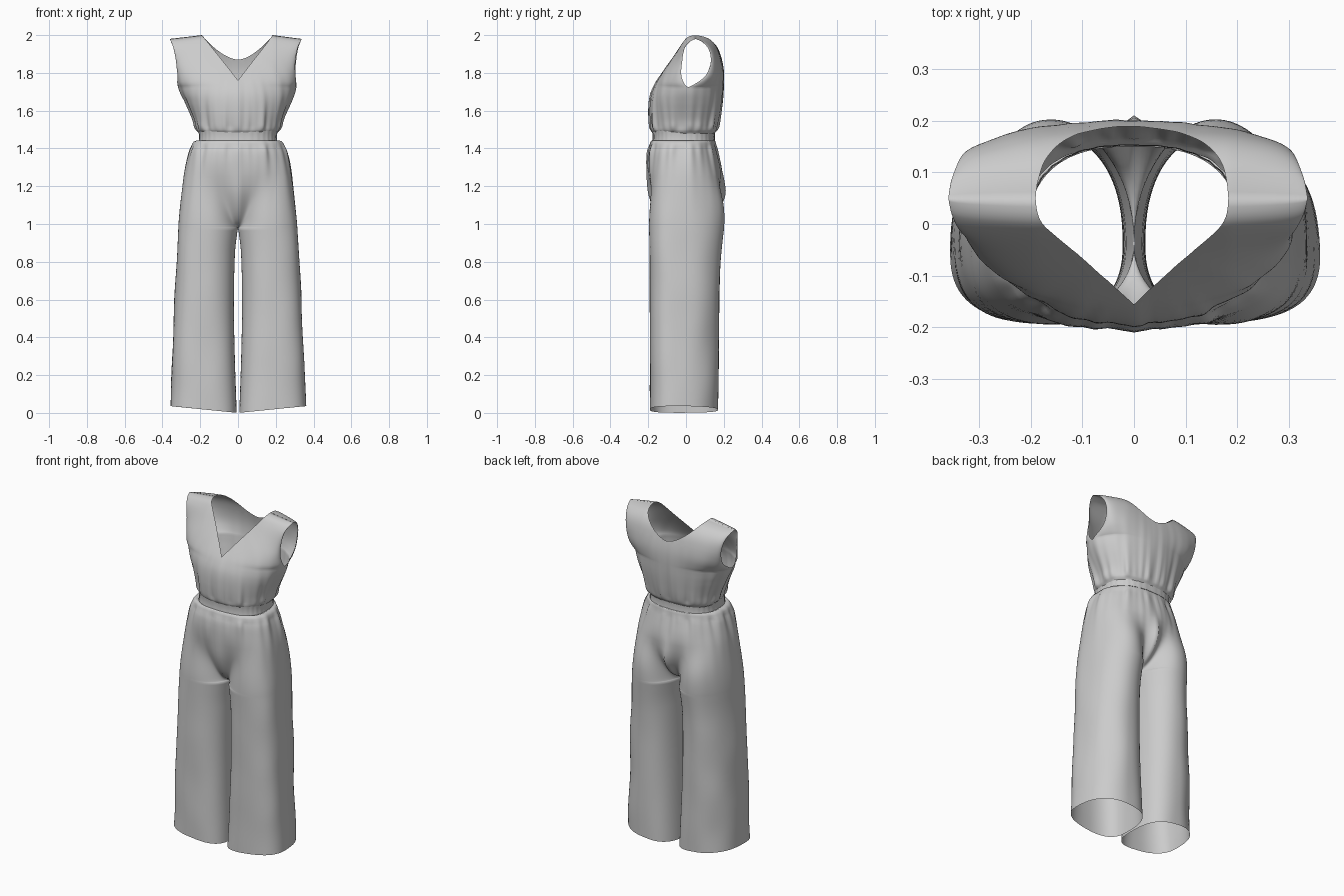
import bpy, bmesh, math
from mathutils import noise, Vector

if "Cube" in bpy.data.objects:
    bpy.data.objects.remove(bpy.data.objects["Cube"])

PI = math.pi


def curve(v, pts):
    """Smooth lookup through (position, value) pairs, clamped at both ends."""
    if v <= pts[0][0]:
        return pts[0][1]
    if v >= pts[-1][0]:
        return pts[-1][1]
    i = max(k for k in range(len(pts) - 1) if pts[k][0] <= v)

    def slope(k):
        a, b = pts[max(k - 1, 0)], pts[min(k + 1, len(pts) - 1)]
        return (b[1] - a[1]) / (b[0] - a[0])
    (p, a), (q, b) = pts[i], pts[i + 1]
    h, t = q - p, (v - p) / (q - p)
    return ((2*t**3 - 3*t*t + 1) * a + (t**3 - 2*t*t + t) * h * slope(i)
            + (3*t*t - 2*t**3) * b + (t**3 - t*t) * h * slope(i + 1))


def spow(v, e):
    return math.copysign(abs(v) ** e, v)


def span(a, b, n):
    return [a + (b - a) * i / n for i in range(n + 1)]


def gather(x, y, z, waist, amp, reach):
    """Radial pleats that fade away from the elastic waist, plus soft folds."""
    d = abs(z - waist)
    fade = min(d / 0.03, 1) * math.exp(-d / reach)
    p = math.atan2(x, -y)
    k = 1 + amp * fade * (math.sin(11 * p + 1 + 4 * d) + 0.7 * math.sin(19 * p + 2.3 - 5 * d)
                          + 0.5 * math.sin(31 * p))
    k += 0.02 * min(d / 0.1, 1) * noise.noise(Vector((x * 7, y * 7, z * 4)))
    return Vector((x * k, y * k, z))


def make_object(name, grids):
    """Join point grids into one welded, smooth cloth surface."""
    bm = bmesh.new()
    for grid in grids:
        rows = [[bm.verts.new(p) for p in row] for row in grid]
        for a, b in zip(rows, rows[1:]):
            for j in range(len(a) - 1):
                bm.faces.new((a[j], a[j + 1], b[j + 1], b[j]))
    bmesh.ops.remove_doubles(bm, verts=bm.verts, dist=0.0004)
    bmesh.ops.recalc_face_normals(bm, faces=bm.faces)
    me = bpy.data.meshes.new(name)
    bm.to_mesh(me)
    bm.free()
    for f in me.polygons:
        f.use_smooth = True
    ob = bpy.data.objects.new(name, me)
    bpy.context.collection.objects.link(ob)
    return ob


# Trousers: half hip sections that morph into closed leg sections at the crotch
CROTCH = 0.98
LEG_OUT = [(0, .36), (.3, .35), (.6, .336), (1, .314), (1.2, .295), (1.3, .28),
           (1.38, .26), (1.42, .243)]
LEG_IN = [(0, .007), (.3, .017), (.6, .022), (.85, .016), (.94, .006), (CROTCH, 0)]
LEG_FRONT = [(0, -.19), (.6, -.19), (1, -.195), (1.2, -.205), (1.3, -.206), (1.38, -.202), (1.42, -.19)]
LEG_BACK = [(0, .17), (.5, .175), (.8, .183), (1, .204), (1.13, .216), (1.25, .2), (1.33, .18),
            (1.42, .158)]


def leg_row(z, side, n=80, pinch=0.0):
    xo, xi = curve(z, LEG_OUT), curve(z, LEG_IN)
    yf, yb = curve(z, LEG_FRONT), curve(z, LEG_BACK)
    xo += (.205 - xo) * pinch
    yf += (-.175 - yf) * pinch
    yb += (.15 - yb) * pinch
    h = min(max((z - CROTCH) / .22, 0), 1)
    w_seam = 1 - math.sqrt(max(0, 1 - (1 - h) ** 2))
    g = min(max((z - CROTCH) / .36, 0), 1)
    w_side = 1 - g * g * (3 - 2 * g)
    row = []
    for t in span(0, 1, n):
        # hip half section
        c, s = math.cos(PI * t), math.sin(PI * t)
        ym = -.025
        e = .78 if c > 0 else .78 + .12 * (1 - pinch)
        hx = xo * max(s, 0) ** e
        hy = ym + abs(c) ** e * ((yf - ym) if c > 0 else (yb - ym))
        w = w_seam + (w_side - w_seam) * (1 - (1 - max(s, 0)) ** 3)
        # closed leg section, fuller at the outer front than at the outer back
        c, s = math.cos(2 * PI * t), math.sin(2 * PI * t)
        if t in (0, 1):
            c, s = 1, 0
        e = (.68 + .3 * min(z, 1)) if c > 0 else (.76 if t < .5 else .98)
        ym = -.04
        lx = (xi + xo) / 2 - (xo - xi) / 2 * spow(c, e)
        ly = ym + abs(s) ** e * ((yf - ym) if t < .5 else (yb - ym))
        x, y = hx + (lx - hx) * w, hy + (ly - hy) * w
        if t in (0, 1) and z > CROTCH - .001:
            x = 0
        p = gather(x * side, y, z, 1.43, .026 * (1 - pinch), .11)
        p.z += .036 * max(0, 1 - z / .4) * (x / .36)
        row.append(p)
    return row


leg_zs = span(0, .9, 22) + [.925, .945, .965] + \
    [CROTCH + .27 * (i / 14) ** 2 for i in range(15)] + span(1.265, 1.425, 10)
legs = []
for side in (1, -1):
    grid = [leg_row(z, side) for z in leg_zs]
    for z, pinch in ((1.437, .25), (1.442, .6), (1.436, 1)):     # puffed top tucked in
        row = leg_row(1.42, side, pinch=pinch)
        for p in row:
            p.z += z - 1.42
        grid.append(row)
    legs.append(grid)
make_object("trousers", legs)

# Elastic waistband
band = []
for z in span(1.43, 1.495, 6):
    row = []
    for a in span(0, 2 * PI, 128):
        c, s = math.cos(a), math.sin(a)
        k = 1 + .005 * math.sin(34 * a) + .015 * ((z - 1.4625) / .0325) ** 2
        row.append(Vector((.205 * spow(s, .78) * k,
                           (-.02 - spow(c, .78) * (.157 if c > 0 else .172)) * k, z)))
    band.append(row)
make_object("waistband", [band])

# Bodice: front and back panels meeting at the side seams and shoulders
ARM = 1.73
HALF = [(1.48, .207), (1.5, .222), (1.55, .236), (1.6, .257), (1.65, .28), (1.7, .299),
        (1.75, .308), (1.8, .305), (1.87, .305), (1.95, .317), (2, .335)]
FRONT = [(1.48, -.175), (1.5, -.187), (1.6, -.194), (1.68, -.188), (1.74, -.166), (1.8, -.129),
         (1.9, -.06), (1.96, -.02), (1.985, 0), (1.996, .022), (2, .05)]
BACK = [(1.48, .152), (1.5, .166), (1.6, .187), (1.7, .2), (1.8, .203), (1.88, .189),
        (1.94, .166), (1.98, .127), (1.995, .085), (2, .05)]
ARM_FRONT = [(ARM, .01), (1.75, -.008), (1.8, -.025), (1.88, -.02), (1.95, -.006),
             (1.985, .022), (2, .05)]
ARM_BACK = [(ARM, .01), (1.745, .04), (1.79, .098), (1.85, .126), (1.9, .13), (1.95, .115),
            (1.985, .082), (2, .05)]


def panel_row(z, side, front, n=40):
    a = curve(z, HALF)
    y0 = curve(z, FRONT if front else BACK)
    y1 = curve(z, ARM_FRONT if front else ARM_BACK)
    low = 1.76 if front else 1.87
    neck = max(0, (z - low) / (2 - low))
    neck = .185 * (neck if front else neck ** .58)
    e = .8 + .15 * min(max((z - 1.5) / .2, 0), 1)
    start = math.asin((neck / a) ** (1 / e))
    row = []
    for t in span(start, PI / 2, n):
        x = a * math.sin(t) ** e
        y = y1 + (y0 - y1) * max(math.cos(t), 0) ** e
        if t == start:
            x = neck
        fade = min(max((z - 1.65) / .2, 0), 1)
        drop = .02 * fade * max(0, x - .185) / .15
        if side < 0:
            x *= 1 + .075 * fade * x / .33
        p = gather(x * side, y, z, 1.485, .028, .15)
        if z > 1.999:
            p.y = .05
        p.z -= drop
        row.append(p)
    return row


lower = [1.48, 1.485, 1.49, 1.495] + span(1.5, ARM, 20)
front_zs = lower + [1.737, 1.748, 1.76] + [2 - .24 * (1 - i / 26) ** 1.8 for i in range(1, 27)]
back_zs = lower + [1.734, 1.74, 1.75] + span(1.76, 1.87, 9) + \
    [1.87 + .065 * (1 - math.cos(PI * i / 26)) for i in range(1, 27)]
make_object("bodice", [[panel_row(z, side, front) for z in zs]
                       for side in (1, -1)
                       for front, zs in ((True, front_zs), (False, back_zs))])
